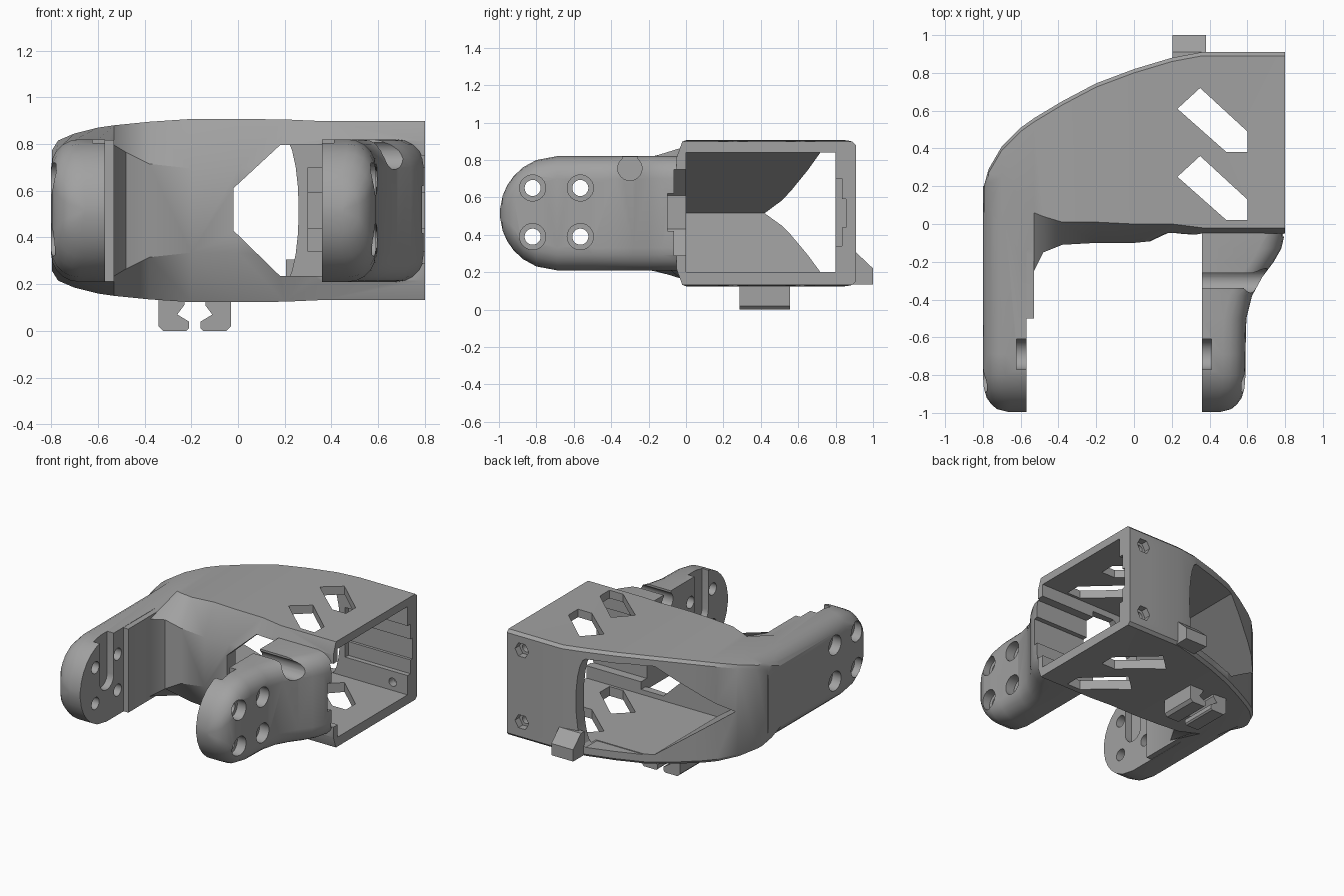
import bpy, bmesh, math
from mathutils import Vector

cube = bpy.data.objects.get("Cube")
if cube:
    bpy.data.objects.remove(cube, do_unlink=True)

MID = 0.515  # height of the horizontal symmetry plane

grey = bpy.data.materials.new("plain grey")
grey.use_nodes = True
grey.diffuse_color = (0.36, 0.36, 0.36, 1)
for node in grey.node_tree.nodes:
    if node.type == 'BSDF_PRINCIPLED':
        node.inputs["Base Color"].default_value = grey.diffuse_color


def loft(name, rings):
    """Closed solid skinned over rings of equal point count."""
    bm = bmesh.new()
    loops = [[bm.verts.new(p) for p in ring] for ring in rings]
    n = len(loops[0])
    for a, b in zip(loops, loops[1:]):
        for i in range(n):
            j = (i + 1) % n
            bm.faces.new((a[i], a[j], b[j], b[i]))
    bm.faces.new(loops[0])
    bm.faces.new(loops[-1])
    bmesh.ops.recalc_face_normals(bm, faces=bm.faces)
    mesh = bpy.data.meshes.new(name)
    bm.to_mesh(mesh)
    bm.free()
    mesh.materials.append(grey)
    obj = bpy.data.objects.new(name, mesh)
    bpy.context.collection.objects.link(obj)
    return obj


def prism(name, outline, axis, lo, hi):
    """Outline extruded along an axis (x: y,z / y: x,z / z: x,y)."""
    k = "xyz".index(axis)

    def place(p, level):
        c = list(p)
        c.insert(k, level)
        return Vector(c)
    return loft(name, [[place(p, level) for p in outline] for level in (lo, hi)])


def circle(a, b, r, n=24):
    return [(a + r * math.cos(math.tau * i / n), b + r * math.sin(math.tau * i / n)) for i in range(n)]


def rect(a0, a1, b0, b1):
    return [(a0, b0), (a1, b0), (a1, b1), (a0, b1)]


def combine(target, other, operation):
    mod = target.modifiers.new("combine", 'BOOLEAN')
    mod.operation, mod.solver, mod.object = operation, 'EXACT', other
    bpy.context.view_layer.objects.active = target
    bpy.ops.object.modifier_apply(modifier=mod.name)
    bpy.data.objects.remove(other, do_unlink=True)


def cut(outline, axis, lo, hi):
    combine(frame, prism("cutter", outline, axis, lo, hi), 'DIFFERENCE')


# Curved housing: x, back y, top front y, front y, half height, front half height
stations = [
    (-0.795, 0.20, 0.15, 0.05, 0.26, 0.22), (-0.77, 0.29, 0.22, 0.0, 0.30, 0.24),
    (-0.70, 0.41, 0.25, -0.20, 0.33, 0.28), (-0.60, 0.51, 0.14, -0.27, 0.355, 0.29),
    (-0.53, 0.56, 0.06, -0.25, 0.365, 0.28), (-0.48, 0.59, 0.04, -0.15, 0.37, 0.25),
    (-0.38, 0.65, 0.01, -0.11, 0.38, 0.20), (-0.20, 0.745, 0.01, -0.10, 0.392, 0.18),
    (0.0, 0.82, 0.0, -0.10, 0.392, 0.18), (0.20, 0.88, 0.0, -0.08, 0.39, 0.20),
    (0.36, 0.91, -0.02, -0.05, 0.383, 0.30), (0.80, 0.91, -0.02, -0.05, 0.383, 0.30)]


def housing_ring(x, yb, yt, yf, h, hf):
    half = [(yb, h - 0.02), (yb - 0.02, h), (yt, h), (yf, hf)]
    full = half + [(y, -z) for y, z in reversed(half)]
    return [(x, y, MID + z) for y, z in full]


frame = loft("bracket_frame", [housing_ring(*s) for s in stations])


# Arms: round-ended plates with a softened outer side
def arm(name, inner, side, spans):
    rings = []
    for y, w in spans:
        h = math.sqrt(0.305 ** 2 - min(0, y + 0.69) ** 2)
        c = min(0.12, h * 0.7, w * 0.6)
        half = [(0, h)] + [(w - c + c * math.sin(t), h - c + c * math.cos(t))
                           for t in (math.pi / 2 * i / 5 for i in range(6))]
        full = half + [(x, -z) for x, z in reversed(half)]
        rings.append([(inner + side * x, y, MID + z) for x, z in full])
    return loft(name, rings)


tip = [(-0.994, 0.10), (-0.98, 0.155), (-0.955, 0.185), (-0.92, 0.21),
       (-0.87, 0.225), (-0.8, 0.23), (-0.69, 0.23)]
flare = [(-0.5, 0.235), (-0.38, 0.265), (-0.28, 0.32), (-0.2, 0.38), (-0.13, 0.42),
         (-0.05, 0.438), (0.0, 0.438)]
combine(frame, arm("right_arm", -0.57, -1, tip + [(0.2, 0.23)]), 'UNION')
combine(frame, arm("left_arm", 0.36, 1, tip + flare), 'UNION')
combine(frame, prism("arm_step", rect(-0.5, 0.0, 0.212, 0.818), 'x', -0.6, -0.53), 'UNION')

# Hollow interior with a pointed end that breaks through the curved back
cut([(0.85, 0.2), (0.85, 0.84), (-0.25, 0.84), (-0.69, MID), (-0.25, 0.2)], 'y', 0.0, 0.8)
arc = [(0.19 + 0.07 * math.cos(t), MID + 0.32 * math.sin(t))
       for t in (math.pi * (i / 10 - 0.5) for i in range(11))]
cut([(-0.26, 0.195)] + arc + [(-0.26, 0.835)], 'y', 0.75, 1.0)

# Front window
cut([(-0.02, 0.43), (0.18, 0.235), (0.36, 0.235), (0.36, 0.795), (0.18, 0.795), (-0.02, 0.61)],
    'y', -0.3, 0.1)

# Stepped grooves along the inside walls
for y0, y1, z0, z1 in ((0.78, 0.835, 0.34, 0.70), (0.78, 0.855, 0.44, 0.59),
                       (-0.065, 0.02, 0.29, 0.75), (-0.10, 0.02, 0.42, 0.62)):
    cut(rect(y0, y1, z0, z1), 'x', 0.3, 0.85)

# Slanted openings through roof and floor
for dy in (0, -0.36):
    slot = [(0.23, 0.61), (0.35, 0.72), (0.6, 0.49), (0.6, 0.38), (0.49, 0.38)]
    cut([(x, y + dy) for x, y in slot], 'z', 0.0, 1.1)

# Countersunk screw holes in the arms
for y in (-0.82, -0.565):
    for z in (0.39, 0.65):
        cut(circle(y, z, 0.043), 'x', -1, 1)
        cut(circle(y, z, 0.07), 'x', 0.52, 0.9)
        cut(circle(y, z, 0.07), 'x', -0.9, -0.73)

# Round-bottomed slots on the inner arm faces
bottom = [(-0.69 + 0.08 * math.cos(t), 0.52 - 0.08 * math.sin(t))
          for t in (math.pi * i / 12 for i in range(13))]
for x0, x1 in ((0.3, 0.41), (-0.622, -0.5)):
    cut(bottom + [(-0.77, 0.9), (-0.61, 0.9)], 'x', x0, x1)

# Cable notch across the flared arm
cut(circle(-0.3, 0.755, 0.065), 'x', 0.3, 0.9)
cut(rect(-0.34, -0.26, 0.77, 0.9), 'x', 0.3, 0.9)

# Screw holes in the back wall
for z in (0.26, 0.78):
    cut(circle(0.68, z, 0.03), 'y', 0.7, 1.0)
    cut(circle(0.68, z, 0.055, 6), 'y', 0.86, 1.0)

# Paired clips under the floor
clip = [(0.155, 0.15), (0.155, 0.02), (0.135, 0.0), (0.035, 0.0), (0.025, 0.01), (0.025, 0.04),
        (0.075, 0.07), (0.045, 0.11), (0.045, 0.15)]
clips = [prism(name, [(-0.185 + s * x, z) for x, z in clip], 'y', 0.285, 0.555)
         for name, s in (("right_clip", -1), ("left_clip", 1))]

# Wedge stop on the back
stop = prism("back_stop", [(0.87, 0.135), (1.0, 0.135), (1.0, 0.22), (0.91, 0.305), (0.87, 0.305)],
             'x', 0.205, 0.38)

# Smooth shading with crisp edges
bpy.ops.object.select_all(action='DESELECT')
for obj in [frame, stop] + clips:
    obj.select_set(True)
bpy.context.view_layer.objects.active = frame
bpy.ops.object.shade_smooth_by_angle(angle=math.radians(30))
